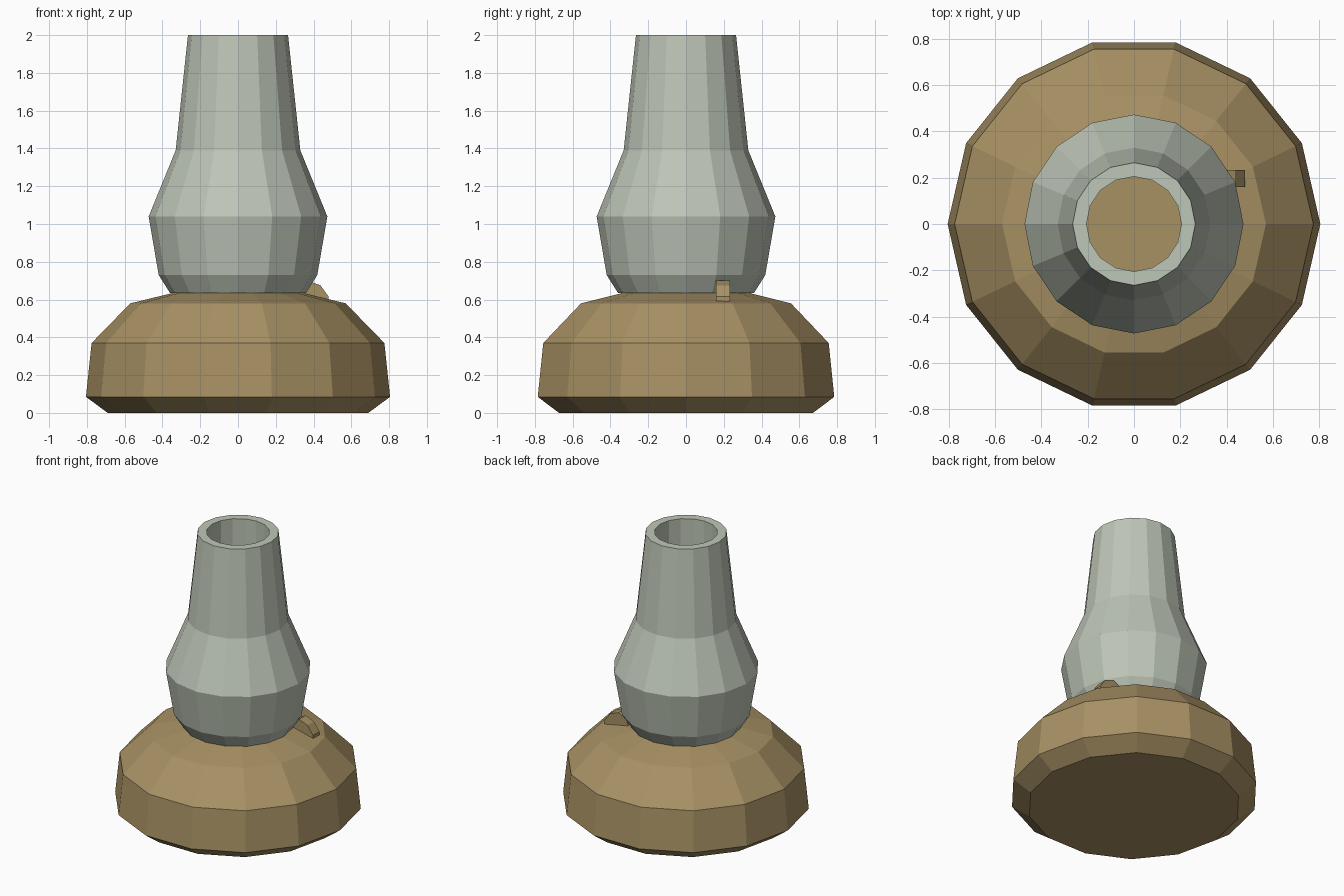
import bpy, bmesh, math

old = bpy.data.objects.get("Cube")
if old:
    bpy.data.objects.remove(old, do_unlink=True)


def material(name, rgb):
    mat = bpy.data.materials.new(name)
    mat.use_nodes = True
    mat.diffuse_color = (*rgb, 1)
    mat.node_tree.nodes["Principled BSDF"].inputs["Base Color"].default_value = (*rgb, 1)
    return mat


def finish(bm, name, mat):
    bmesh.ops.recalc_face_normals(bm, faces=bm.faces)
    mesh = bpy.data.meshes.new(name)
    bm.to_mesh(mesh)
    bm.free()
    mesh.materials.append(mat)
    obj = bpy.data.objects.new(name, mesh)
    bpy.context.collection.objects.link(obj)
    return obj


def lathe(name, profile, sides, mat, loop=False):
    """Turn a (radius, height) profile; cap both ends, or join them if loop."""
    bm = bmesh.new()
    rings = []
    for r, z in profile:
        angles = [math.tau * i / sides for i in range(sides)]
        rings.append([bm.verts.new((r * math.cos(a), r * math.sin(a), z)) for a in angles])
    pairs = list(zip(rings, rings[1:]))
    if loop:
        pairs.append((rings[-1], rings[0]))
    else:
        bm.faces.new(rings[0])
        bm.faces.new(rings[-1])
    for a, b in pairs:
        for i in range(sides):
            j = (i + 1) % sides
            bm.faces.new((a[i], a[j], b[j], b[i]))
    return finish(bm, name, mat)


def extrude_y(name, outline, y0, y1, mat):
    """Extrude an (x, z) outline from y0 to y1."""
    bm = bmesh.new()
    face = bm.faces.new([bm.verts.new((x, y0, z)) for x, z in outline])
    out = bmesh.ops.extrude_face_region(bm, geom=[face])
    verts = [v for v in out["geom"] if isinstance(v, bmesh.types.BMVert)]
    bmesh.ops.translate(bm, verts=verts, vec=(0, y1 - y0, 0))
    return finish(bm, name, mat)


brown = material("tan brown", (0.39, 0.283, 0.127))
grey = material("pale grey green", (0.515, 0.565, 0.474))

# Broad faceted base with a flat top
lathe("base", [(0.69, 0), (0.805, 0.085), (0.775, 0.37), (0.57, 0.58), (0.345, 0.635)],
      14, brown)

# Hollow bulging neck with an open mouth
lathe("neck", [(0.36, 0.635), (0.42, 0.73), (0.473, 1.04), (0.33, 1.39), (0.265, 2.0),
               (0.205, 2.0), (0.205, 0.635)], 16, grey, loop=True)

# Small rounded lug on the shoulder
extrude_y("lug", [(0.28, 0.59), (0.48, 0.59), (0.48, 0.615), (0.437, 0.675),
                  (0.37, 0.70), (0.31, 0.67)], 0.16, 0.233, brown)
